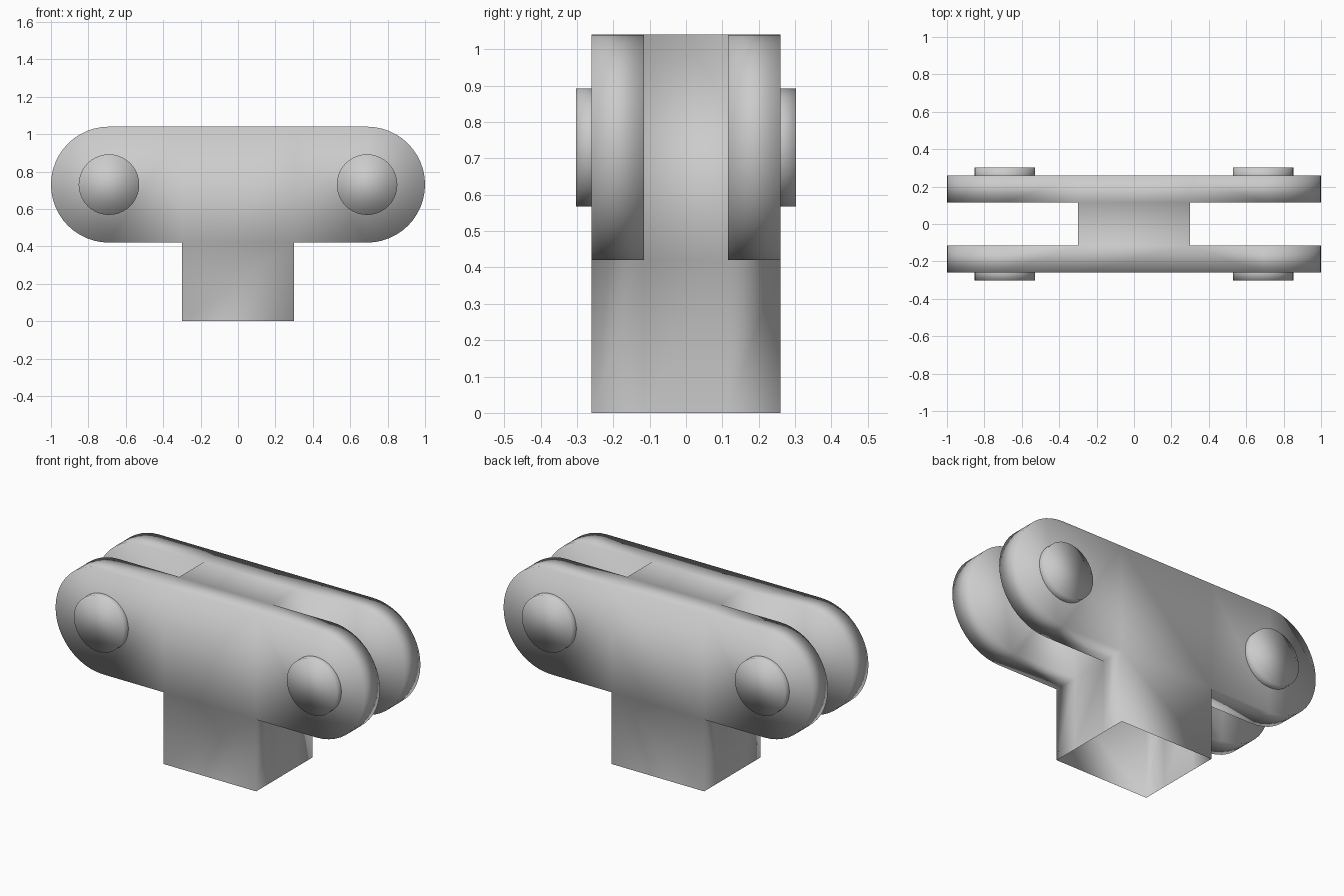
import bpy, bmesh, math

if "Cube" in bpy.data.objects:
    bpy.data.objects.remove(bpy.data.objects["Cube"])

POST, HALF_DEPTH, SLOT = 0.30, 0.26, 0.115      # half sizes of post and slot
PIVOT_X, PIVOT_Z, RADIUS = 0.69, 0.73, 0.31     # rounded arm ends
ARC = 24


def finish(bm, name):
    bmesh.ops.recalc_face_normals(bm, faces=bm.faces)
    for f in bm.faces:
        f.smooth = True
    mesh = bpy.data.meshes.new(name)
    bm.to_mesh(mesh)
    bm.free()
    obj = bpy.data.objects.new(name, mesh)
    bpy.context.collection.objects.link(obj)
    return obj


# Forked T bracket: one welded shell in four depth layers, open underneath
bm = bmesh.new()


def arm_outline(side):
    angles = [-math.pi / 2 + math.pi * i / ARC for i in range(ARC + 1)]
    arc = [(side * (PIVOT_X + RADIUS * math.cos(a)), PIVOT_Z + RADIUS * math.sin(a)) for a in angles]
    return [(side * POST, PIVOT_Z - RADIUS)] + arc + [(side * POST, PIVOT_Z + RADIUS)]


layers = []
for y in (-HALF_DEPTH, -SLOT, SLOT, HALF_DEPTH):
    layer = {}
    for s in (-1, 1):
        layer[s] = [bm.verts.new((x, y, z)) for x, z in arm_outline(s)]
        layer[s, "foot"] = bm.verts.new((s * POST, y, 0))
    layers.append(layer)


def strip(a, b):
    for i in range(len(a) - 1):
        bm.faces.new((a[i], a[i + 1], b[i + 1], b[i]))


# Outer and inner plate faces
for i, la in enumerate(layers):
    for s in (-1, 1):
        bm.faces.new(la[s])
    if i in (0, 3):
        bm.faces.new((la[-1][0], la[1][0], la[1][-1], la[-1][-1]))
        bm.faces.new((la[-1, "foot"], la[1, "foot"], la[1][0], la[-1][0]))

# Rims, slot floors, post sides and top
for i in range(3):
    a, b = layers[i], layers[i + 1]
    for s in (-1, 1):
        if i == 1:
            strip([a[s][0], a[s][-1]], [b[s][0], b[s][-1]])
        else:
            strip(a[s], b[s])
        strip([a[s, "foot"], a[s][0]], [b[s, "foot"], b[s][0]])
    strip([a[-1][-1], a[1][-1]], [b[-1][-1], b[1][-1]])
finish(bm, "forked_bracket")

# Pin heads on both plates
for sx, side in ((-1, "left"), (1, "right")):
    for sy, face in ((-1, "front"), (1, "back")):
        bm = bmesh.new()
        rings = []
        for y in (HALF_DEPTH, 0.302):
            rings.append([bm.verts.new((sx * PIVOT_X + 0.162 * math.cos(math.tau * i / 40), sy * y,
                                        PIVOT_Z + 0.162 * math.sin(math.tau * i / 40)))
                          for i in range(40)])
        strip(rings[0] + rings[0][:1], rings[1] + rings[1][:1])
        bm.faces.new(rings[1])
        finish(bm, f"pin_head_{side}_{face}")
